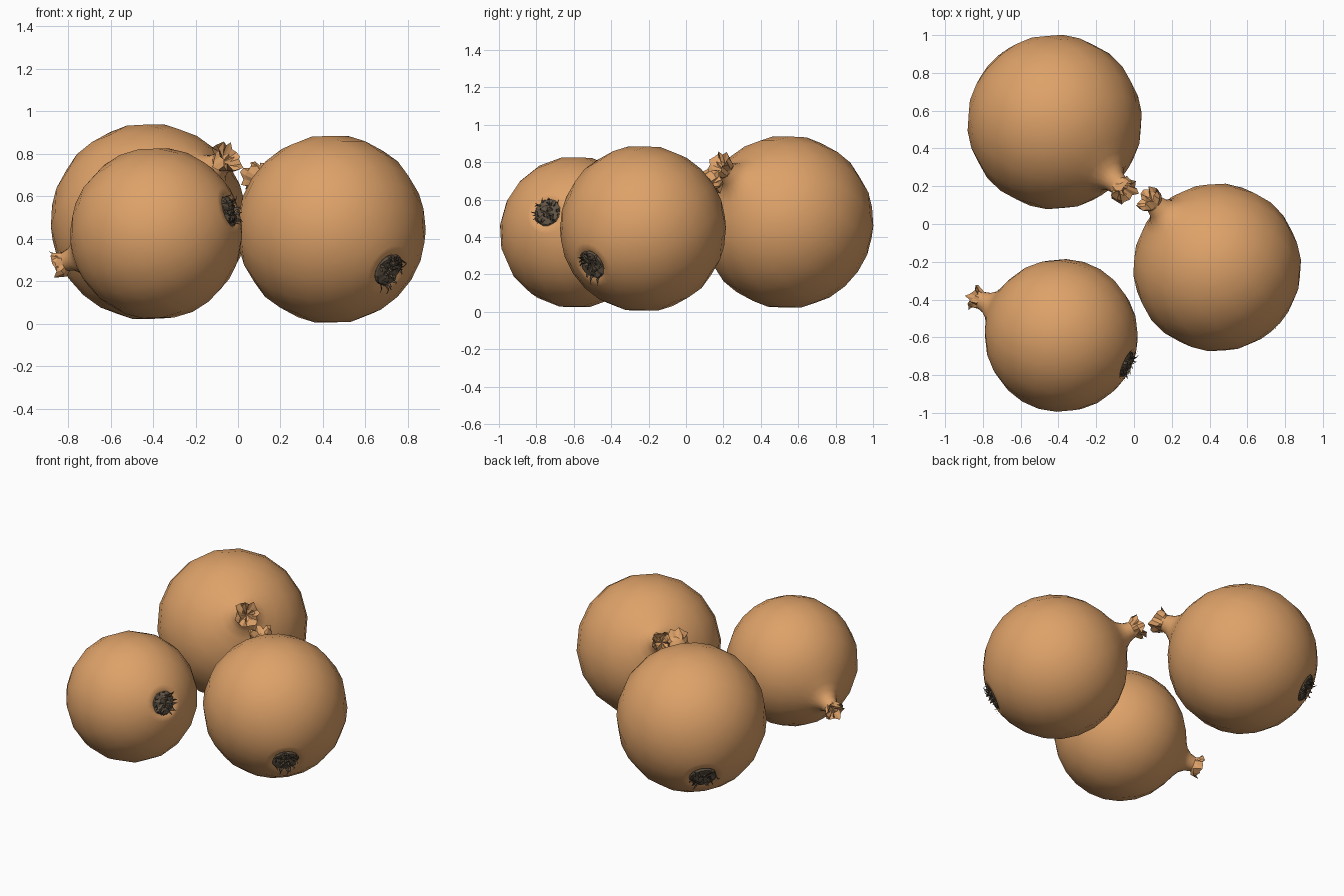
import bpy, bmesh, math, random
from mathutils import Vector, Matrix

if "Cube" in bpy.data.objects:
    bpy.data.objects.remove(bpy.data.objects["Cube"])

random.seed(7)


def material(name, rgb):
    m = bpy.data.materials.new(name)
    m.diffuse_color = (*rgb, 1)
    m.use_nodes = True
    m.node_tree.nodes["Principled BSDF"].inputs["Base Color"].default_value = m.diffuse_color
    return m


SKIN = material("onion skin", (0.73, 0.36, 0.14))
ROOT = material("dried root", (0.12, 0.09, 0.06))
SIDES = 18

# Body profile along the axis (height, radius): dimpled root end, globe, neck
PROFILE = [(-0.93, 0.0), (-0.94, 0.15), (-0.985, 0.21), (-0.965, 0.29)]
PROFILE += [(-math.cos(math.radians(a)) * 1.005, math.sin(math.radians(a)) * 1.01)
            for a in range(27, 143, 14)]
PROFILE += [(0.90, 0.45), (0.97, 0.30), (1.03, 0.20), (1.11, 0.14), (1.20, 0.115)]
# Frayed tip, turned inward at the end
TIP = [(1.26, 0.14), (1.33, 0.155), (1.27, 0.09), (1.22, 0.0)]


def finish(name, bm, mat, matrix):
    bmesh.ops.recalc_face_normals(bm, faces=bm.faces)
    me = bpy.data.meshes.new(name)
    bm.to_mesh(me)
    bm.free()
    me.materials.append(mat)
    ob = bpy.data.objects.new(name, me)
    ob.matrix_world = matrix
    bpy.context.collection.objects.link(ob)
    return ob


def lathe(bm, profile, jitter_above):
    previous = None
    for z, r in profile:
        ring = []
        for i in range(SIDES if r else 1):
            a = 2 * math.pi * i / SIDES
            k, dz = 1, 0
            if z > jitter_above and r:          # crumple the dry tip
                k = random.uniform(0.72, 1.28)
                dz = random.uniform(-0.05, 0.05)
            ring.append(bm.verts.new((r * k * math.cos(a), r * k * math.sin(a), z + dz)))
        if previous:
            for i in range(SIDES):
                j = (i + 1) % SIDES
                n, p = len(ring), len(previous)
                loop = [previous[i % p], previous[j % p], ring[j % n], ring[i % n]]
                bm.faces.new(list(dict.fromkeys(loop)))
        previous = ring


def root_tuft(bm):
    # Rough dark cap filling the dimple
    lathe(bm, [(-0.985, 0.0), (-0.99, 0.09), (-0.975, 0.17), (-0.93, 0.21)], 9)
    for v in bm.verts:
        v.co.z += random.uniform(-0.025, 0.015)
    # Curled dry rootlets as thin ribbons
    for _ in range(42):
        a = random.uniform(0, 2 * math.pi)
        out = Vector((math.cos(a), math.sin(a), 0))
        p = out * 0.18 * math.sqrt(random.random()) + Vector((0, 0, -0.95))
        side = Vector((-out.y, out.x, 0)) * 0.016
        bend = random.uniform(-0.5, 0.9)
        pair = None
        for s in range(4):
            w = side * (1 - 0.25 * s)
            new = [bm.verts.new(p + w), bm.verts.new(p - w)]
            if pair:
                bm.faces.new((pair[0], pair[1], new[1], new[0]))
            pair = new
            p = p + out * 0.03 * bend * (s + 0.5) * 0.7 + side * random.uniform(-1.5, 1.5)
            p.z -= 0.045 - 0.018 * s


def onion(name, centre, axis, size):
    turn = Vector(axis).to_track_quat('Z', 'Y').to_matrix().to_4x4()
    matrix = Matrix.Translation(centre) @ turn @ Matrix.Scale(size, 4)
    bm = bmesh.new()
    lathe(bm, PROFILE + TIP, 1.21)
    for f in bm.faces:
        f.smooth = f.calc_center_median().z < 1.2
    finish(name + "_bulb", bm, SKIN, matrix)
    bm = bmesh.new()
    root_tuft(bm)
    finish(name + "_roots", bm, ROOT, matrix)


onion("back_onion", (-0.42, 0.54, 0.48), (0.35, -0.345, 0.285), 0.46)
onion("right_onion", (0.44, -0.23, 0.445), (-0.385, 0.39, 0.275), 0.442)
onion("front_onion", (-0.385, -0.59, 0.425), (-0.455, 0.20, -0.14), 0.403)
